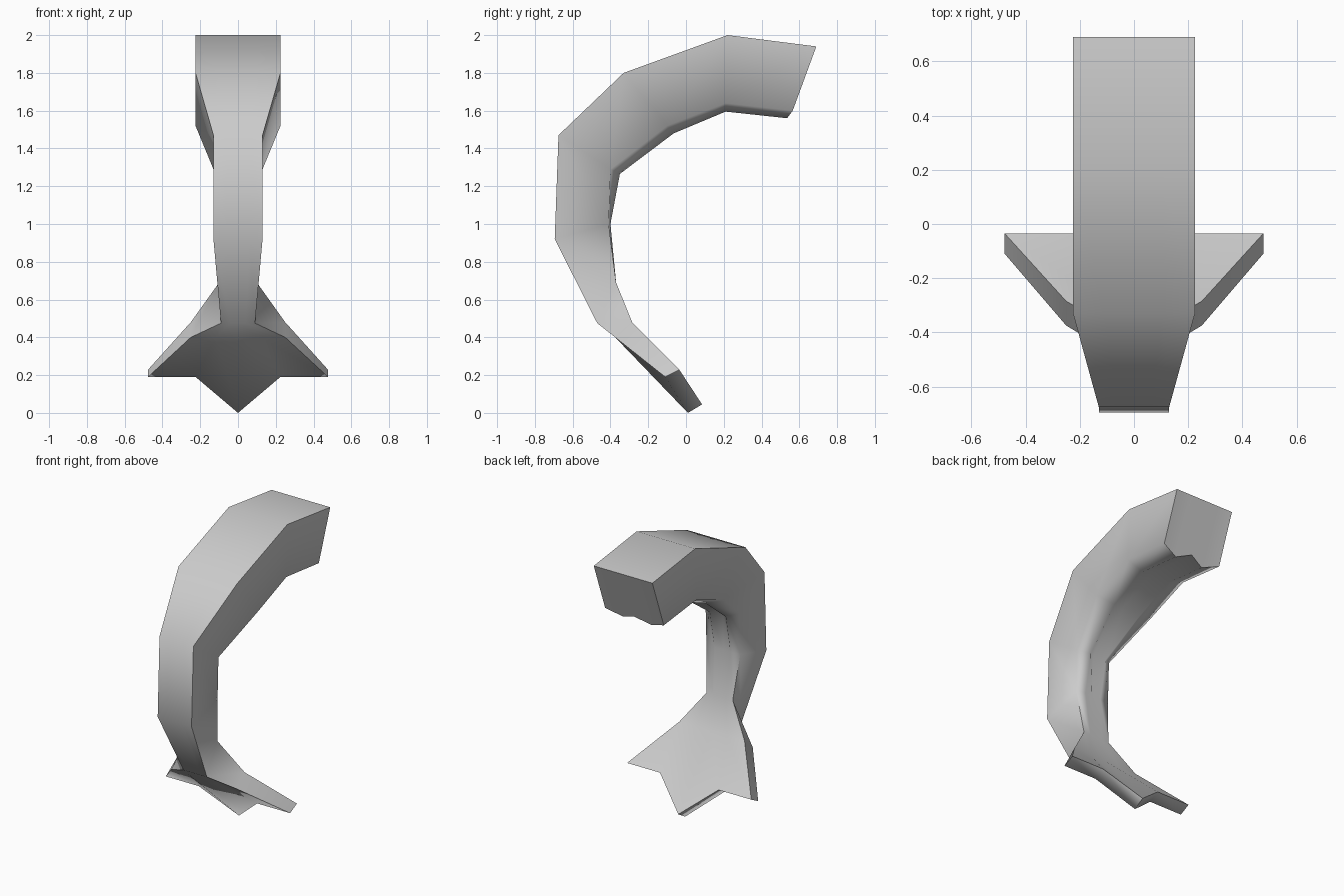
import bpy, bmesh

if "Cube" in bpy.data.objects:
    bpy.data.objects.remove(bpy.data.objects["Cube"])

# Tail sections: half width, then (y, z) of outer edge, inner side corner, inner bulge
sections = [
    (0.225, (0.69, 1.94), (0.565, 1.60), (0.535, 1.56)),
    (0.225, (0.22, 2.00), (0.21, 1.64), (0.21, 1.595)),
    (0.225, (-0.33, 1.80), (-0.10, 1.52), (-0.065, 1.48)),
    (0.13, (-0.675, 1.47), (-0.40, 1.29), (-0.35, 1.265)),
    (0.13, (-0.695, 0.92), (-0.41, 1.00), (-0.40, 1.00)),
    (0.10, (-0.47, 0.475), (-0.37, 0.69), (-0.37, 0.69)),
    (0.25, (-0.375, 0.40), (-0.285, 0.48), (-0.285, 0.48)),   # fin root
    (0.477, (-0.11, 0.19), (-0.035, 0.228), (-0.035, 0.228)),  # fin tips
]
columns = [-1, -0.47, 0, 0.47, 1]

bm = bmesh.new()
rings = []
for i, (w, outer, corner, bulge) in enumerate(sections):
    w_out = 0.09 if i == 5 else w
    front = [(c * w_out, *outer) for c in columns]
    back = [(c * w, *(bulge if abs(c) == 0.47 else corner)) for c in reversed(columns)]
    if i == len(sections) - 1:      # centre point of the fluke
        front[2] = (0, 0.01, 0.0)
        back[2] = (0, 0.085, 0.045)
    rings.append([bm.verts.new(p) for p in front + back])

# Skin between sections
for a, b in zip(rings, rings[1:]):
    n = len(a)
    for k in range(n):
        bm.faces.new((a[k], a[(k + 1) % n], b[(k + 1) % n], b[k]))

# End caps, as strips across the columns
for r in (rings[0], rings[-1]):
    for k in range(4):
        bm.faces.new((r[k], r[k + 1], r[8 - k], r[9 - k]))

bmesh.ops.recalc_face_normals(bm, faces=bm.faces)
mesh = bpy.data.meshes.new("fish_tail")
bm.to_mesh(mesh)
bm.free()
tail = bpy.data.objects.new("fish_tail", mesh)
bpy.context.collection.objects.link(tail)

# Soft shading, keeping square edges crisp
bpy.context.view_layer.objects.active = tail
tail.select_set(True)
bpy.ops.object.shade_smooth_by_angle(angle=1.31)
